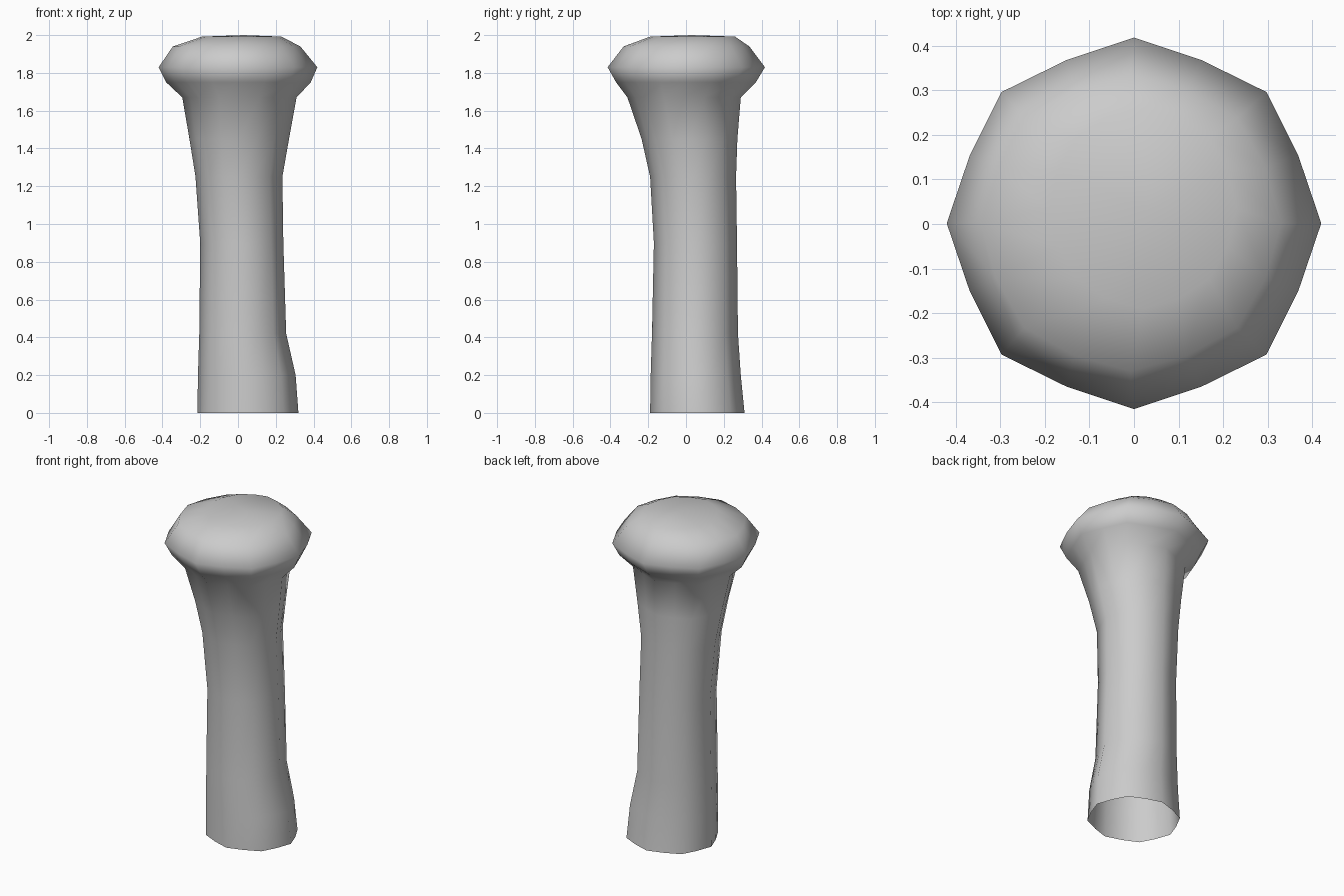
import bpy, bmesh, math

if "Cube" in bpy.data.objects:
    bpy.data.objects.remove(bpy.data.objects["Cube"])

SIDES = 16

# z, left, right, front, back extents, flute depth
RINGS = [
    (0.00, -0.215, 0.32, -0.19, 0.31, 0.05),
    (0.20, -0.212, 0.305, -0.187, 0.29, 0.06),
    (0.42, -0.205, 0.255, -0.18, 0.275, 0.06),
    (0.90, -0.20, 0.24, -0.17, 0.27, 0.06),
    (1.25, -0.225, 0.235, -0.19, 0.265, 0.06),
    (1.45, -0.257, 0.27, -0.235, 0.272, 0.06),
    (1.67, -0.295, 0.31, -0.31, 0.29, 0.07),
    (1.75, -0.38, 0.385, -0.37, 0.37, 0.06),
    (1.83, -0.42, 0.42, -0.415, 0.418, 0.05),
    (1.94, -0.345, 0.33, -0.33, 0.335, 0.03),
    (1.992, -0.19, 0.23, -0.19, 0.26, 0.02),
]


def add_ring(bm, z, x0, x1, y0, y1, flute):
    cx, cy = (x0 + x1) / 2, (y0 + y1) / 2
    rx, ry = (x1 - x0) / 2, (y1 - y0) / 2
    ring = []
    for i in range(SIDES):
        a = 2 * math.pi * i / SIDES
        k = 1 - flute * (i % 2)
        ring.append(bm.verts.new((cx + rx * k * math.cos(a),
                                  cy + ry * k * math.sin(a), z)))
    return ring


# Fluted stalk flaring into a faceted knob, open at the bottom
bm = bmesh.new()
rings = [add_ring(bm, *r) for r in RINGS]
for low, high in zip(rings, rings[1:]):
    for i in range(SIDES):
        j = (i + 1) % SIDES
        bm.faces.new((low[i], low[j], high[j], high[i]))

# Slightly domed top
tip = bm.verts.new((0.03, 0.03, 2.0))
for i in range(SIDES):
    bm.faces.new((rings[-1][i], rings[-1][(i + 1) % SIDES], tip))

for f in bm.faces:
    f.smooth = True
mesh = bpy.data.meshes.new("knobbed_stalk")
bm.to_mesh(mesh)
bm.free()
stalk = bpy.data.objects.new("knobbed_stalk", mesh)
bpy.context.collection.objects.link(stalk)
